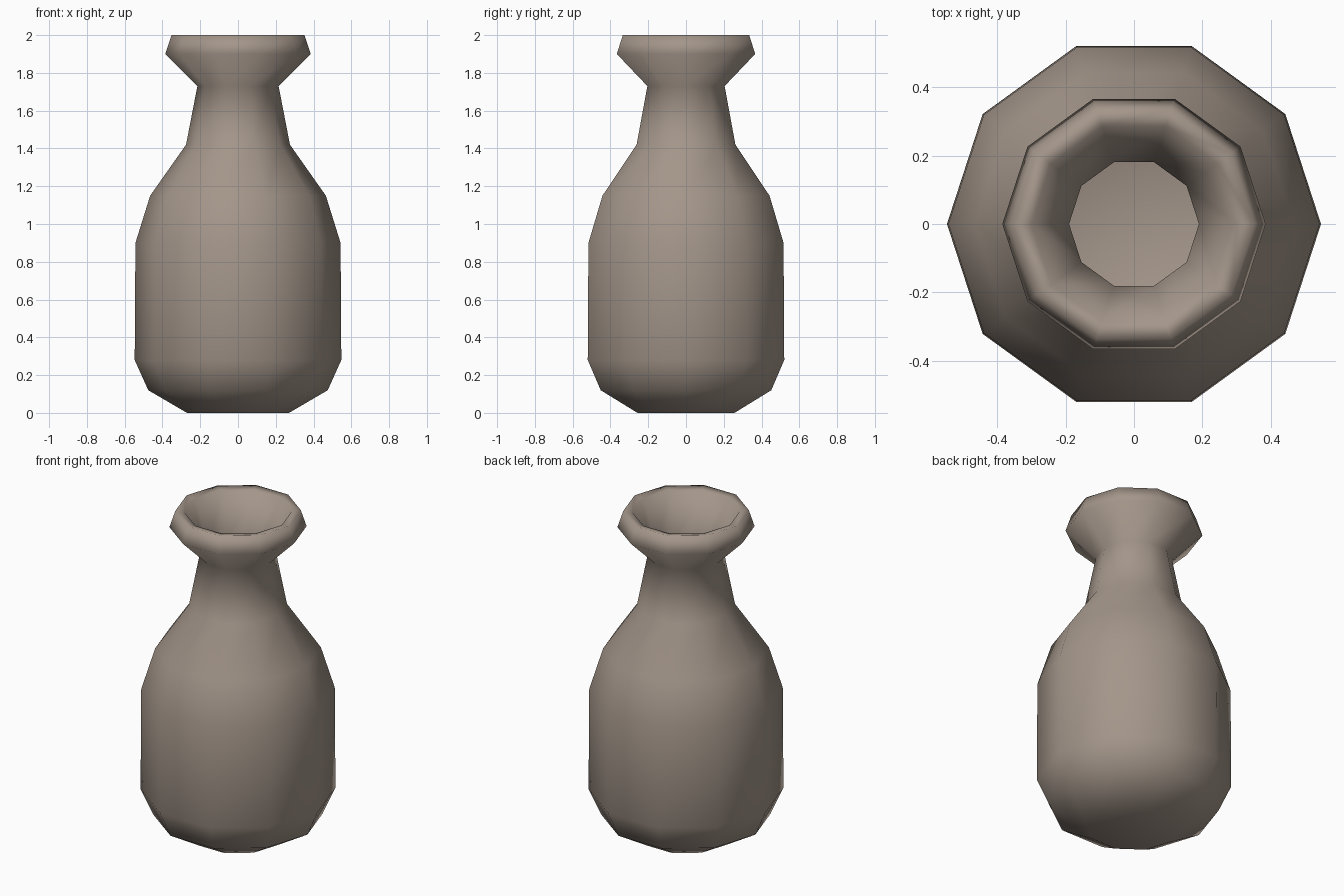
import bpy, bmesh, math

if "Cube" in bpy.data.objects:
    bpy.data.objects.remove(bpy.data.objects["Cube"])

SIDES = 10
# radius, height: bottom, outer wall, rim, inner wall, inner floor
PROFILE = [
    (0.27, 0.0), (0.475, 0.12), (0.547, 0.28), (0.543, 0.90), (0.465, 1.15),
    (0.275, 1.42), (0.215, 1.73), (0.385, 1.90), (0.352, 2.0),
    (0.30, 1.99), (0.19, 1.73), (0.245, 1.42), (0.435, 1.14), (0.513, 0.90),
    (0.515, 0.29), (0.45, 0.145), (0.26, 0.035),
]

# Lathe the vase wall
bm = bmesh.new()
rings = []
for r, z in PROFILE:
    rings.append([bm.verts.new((r * math.cos(2 * math.pi * i / SIDES),
                                r * math.sin(2 * math.pi * i / SIDES), z))
                  for i in range(SIDES)])
for a, b in zip(rings, rings[1:]):
    for i in range(SIDES):
        j = (i + 1) % SIDES
        bm.faces.new((a[i], a[j], b[j], b[i]))

# Underside and inner floor
bm.faces.new(rings[0][::-1])
bm.faces.new(rings[-1])
bmesh.ops.recalc_face_normals(bm, faces=bm.faces[:])
for f in bm.faces:
    f.smooth = True

mesh = bpy.data.meshes.new("vase")
bm.to_mesh(mesh)
bm.free()

clay = bpy.data.materials.new("grey brown clay")
clay.diffuse_color = (0.37, 0.305, 0.255, 1.0)
clay.use_nodes = True
clay.node_tree.nodes["Principled BSDF"].inputs["Base Color"].default_value = clay.diffuse_color
mesh.materials.append(clay)

vase = bpy.data.objects.new("vase", mesh)
bpy.context.collection.objects.link(vase)
